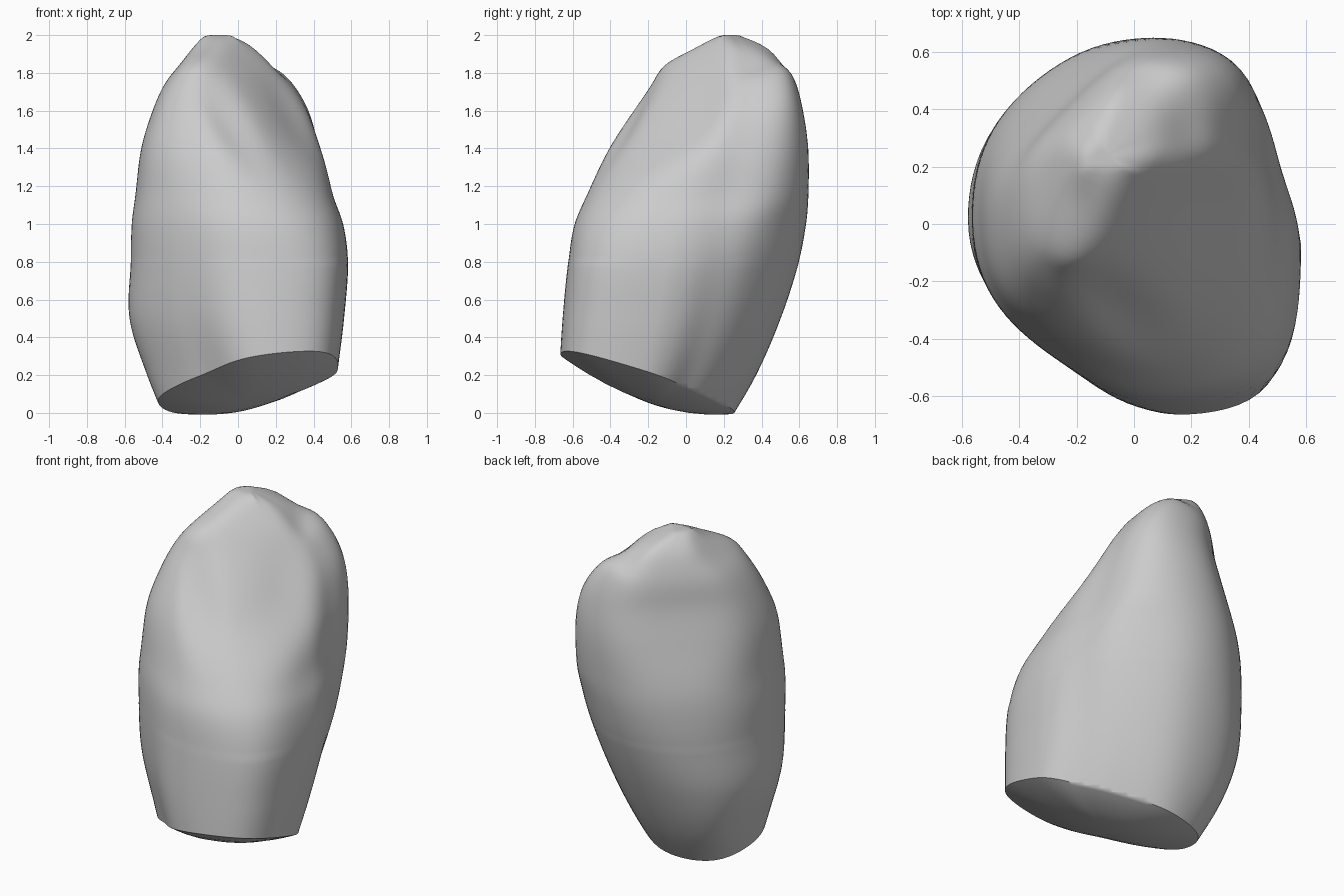
import bpy, bmesh, math
from mathutils import Vector

cube = bpy.data.objects.get("Cube")
if cube:
    bpy.data.objects.remove(cube)

SEGMENTS, ROWS, SHARPNESS = 96, 90, 8
DIRS = [Vector((math.cos(k * math.pi / 4), math.sin(k * math.pi / 4))) for k in range(8)]

# Height, then the reach of the cross-section in eight directions from +x
PROFILE = [
    (-.1, .49, .15, .2, .3, .36, .4, .68, .77),
    (.2, .52, .31, .37, .49, .48, .46, .67, .76),
    (.5, .555, .44, .5, .58, .575, .52, .65, .755),
    (.8, .575, .545, .6, .6, .565, .545, .62, .73),
    (1, .55, .6, .64, .595, .56, .55, .59, .66),
    (1.15, .5, .64, .65, .575, .54, .54, .53, .55),
    (1.4, .46, .665, .65, .51, .51, .515, .43, .33),
    (1.6, .4, .655, .62, .46, .45, .44, .32, .18),
    (1.75, .3, .6, .58, .44, .38, .36, .22, .06),
    (1.85, .19, .51, .53, .41, .3, .28, .15, -.02),
    (1.93, .09, .31, .45, .37, .24, .09, -.03, -.09),
    (2, .02, .12, .36, .3, .18, 0, -.18, -.15),
]


def slope(i, k):
    a, b = PROFILE[max(i - 1, 0)], PROFILE[min(i + 1, len(PROFILE) - 1)]
    return (b[k] - a[k]) / (b[0] - a[0])


def reach(z):
    """Smoothly interpolated reaches at a height."""
    i = max(j for j in range(len(PROFILE) - 1) if PROFILE[j][0] <= z)
    a, b = PROFILE[i], PROFILE[i + 1]
    d = b[0] - a[0]
    t = (z - a[0]) / d
    s = t * t * (3 - 2 * t)
    return [a[k] * (1 - s) + b[k] * s + d * t * (1 - t)
            * ((1 - t) * slope(i, k) - t * slope(i + 1, k)) for k in range(1, 9)]


def bell(x, centre, width):
    return math.exp(-((x - centre) / width) ** 2)


def sculpt(p):
    """Press the hollows of the sloping face and the notch of the crest."""
    along, out = (p.x + p.y) * math.sqrt(.5), (p.x - p.y) * math.sqrt(.5)
    facing = 1 / (1 + math.exp(-(out + .05) * 25))
    dent = .055 * bell(along, -.25, .09) * bell(p.z, 1.55, .25)
    dent += .06 * bell(along, .28, .2) * bell(p.z, 1.55, .25)
    push = dent * facing * math.sqrt(.5)
    notch = .035 * bell(along, .39, .07) * bell(p.z, 1.88, .08)
    return Vector((p.x - push, p.y + push, p.z - notch))


def ring(bm, z, scale=1):
    h = reach(z)
    centre = sum((n * r for n, r in zip(DIRS, h)), Vector((0, 0))) / 4
    h = [max(r - centre.dot(n), .02) for n, r in zip(DIRS, h)]
    verts = []
    for s in range(SEGMENTS):
        a = math.tau * s / SEGMENTS
        d = Vector((math.cos(a), math.sin(a)))
        gauge = sum((max(d.dot(n), 0) / r) ** SHARPNESS for n, r in zip(DIRS, h))
        # Two flattened flanks
        flank = 1.02 - .055 * bell(a, .37, .27) - .045 * bell(a, 4.25, .38)
        q = centre + d * gauge ** (-1 / SHARPNESS) * scale * flank
        verts.append(bm.verts.new(sculpt(Vector((q.x, q.y, z)))))
    return verts


def bridge(bm, lower, upper):
    for s in range(len(lower)):
        t = (s + 1) % len(lower)
        bm.faces.new((lower[s], lower[t], upper[t], upper[s]))


# Crown body lofted from stacked rings
bm = bmesh.new()
low, high = PROFILE[0][0], PROFILE[-1][0]
rings = [ring(bm, low + (high - low) * i / ROWS) for i in range(ROWS + 1)]
rings += [ring(bm, high, f) for f in (.75, .5, .25)]
for lower, upper in zip(rings, rings[1:]):
    bridge(bm, lower, upper)
bm.faces.new(rings[-1])

# Soften the crest
for _ in range(4):
    bmesh.ops.smooth_vert(bm, verts=[v for v in bm.verts if v.co.z > .8], factor=.5,
                          use_axis_x=True, use_axis_y=True, use_axis_z=True)

# Slanted cut at the base
cut = bmesh.ops.bisect_plane(bm, geom=bm.verts[:] + bm.edges[:] + bm.faces[:],
                             plane_co=(0, 0, .09), plane_no=(-.128, .301, 1),
                             clear_inner=True)
rim = [e for e in cut["geom_cut"] if isinstance(e, bmesh.types.BMEdge)]
base = bmesh.ops.contextual_create(bm, geom=rim)["faces"][0]

# Shallow dome closing the base
edge = list(base.verts)
middle = base.calc_center_median()
bm.faces.remove(base)
outer = edge
for f in (.95, .87, .75, .55, .35, .15):
    drop = Vector((0, 0, -.095 * (1 - f * f)))
    inner = [bm.verts.new(middle.lerp(v.co, f) + drop) for v in edge]
    bridge(bm, outer, inner)
    outer = inner
bm.faces.new(outer)
bmesh.ops.recalc_face_normals(bm, faces=bm.faces)
mesh = bpy.data.meshes.new("tooth_crown")
bm.to_mesh(mesh)
bm.free()

crown = bpy.data.objects.new("tooth_crown", mesh)
bpy.context.collection.objects.link(crown)
bpy.context.view_layer.objects.active = crown
crown.select_set(True)
bpy.ops.object.shade_smooth_by_angle(angle=math.radians(45))

# Plain grey finish
grey = bpy.data.materials.new("light_grey")
grey.use_nodes = True
grey.diffuse_color = (.6, .6, .6, 1)
grey.node_tree.nodes["Principled BSDF"].inputs["Base Color"].default_value = (.6, .6, .6, 1)
mesh.materials.append(grey)
